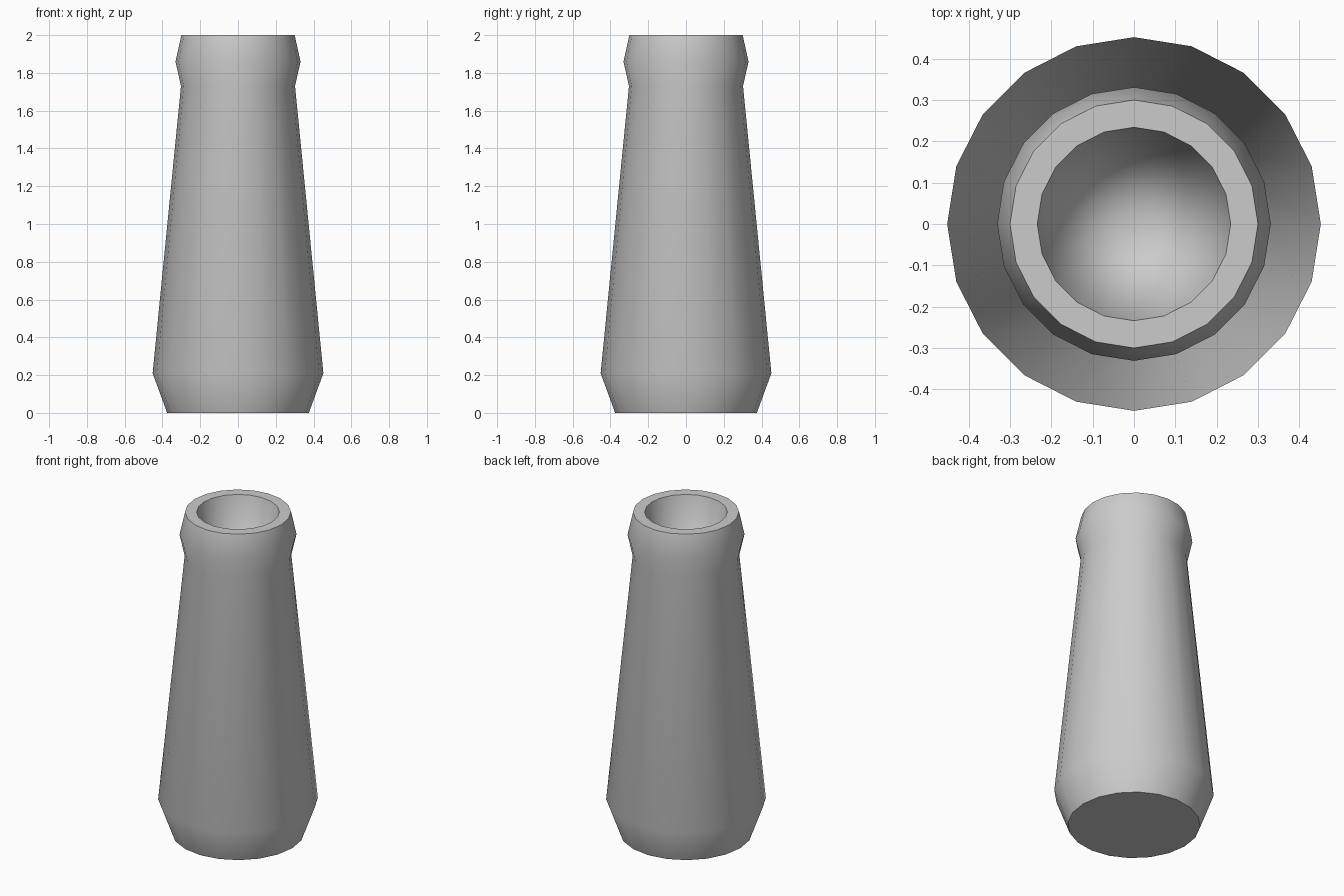
import bpy, bmesh, math

if "Cube" in bpy.data.objects:
    bpy.data.objects.remove(bpy.data.objects["Cube"])

SIDES = 20


def lathe(name, profile, sides):
    """Revolve an (r, z) profile about z; a point with r = 0 becomes a pole."""
    bm = bmesh.new()
    rings = []
    for r, z in profile:
        if r == 0:
            rings.append([bm.verts.new((0, 0, z))] * sides)
        else:
            rings.append([bm.verts.new((r * math.cos(math.tau * i / sides),
                                        r * math.sin(math.tau * i / sides), z))
                          for i in range(sides)])
    for low, high in zip(rings, rings[1:]):
        for i in range(sides):
            j = (i + 1) % sides
            corners = [low[i], low[j], high[j], high[i]]
            bm.faces.new(list(dict.fromkeys(corners)))
    # flat underside
    bm.faces.new(rings[0][::-1])
    bmesh.ops.recalc_face_normals(bm, faces=bm.faces)
    mesh = bpy.data.meshes.new(name)
    bm.to_mesh(mesh)
    bm.free()
    obj = bpy.data.objects.new(name, mesh)
    bpy.context.collection.objects.link(obj)
    return obj


# tapered body, bulged collar, flat rim and tapering hollow
vase = lathe("vase", [
    (0.375, 0.0), (0.452, 0.21), (0.302, 1.73), (0.331, 1.86), (0.30, 2.0),
    (0.234, 2.0), (0.0, 1.0),
], SIDES)

bpy.context.view_layer.objects.active = vase
vase.select_set(True)
bpy.ops.object.shade_smooth_by_angle(angle=math.radians(40))
